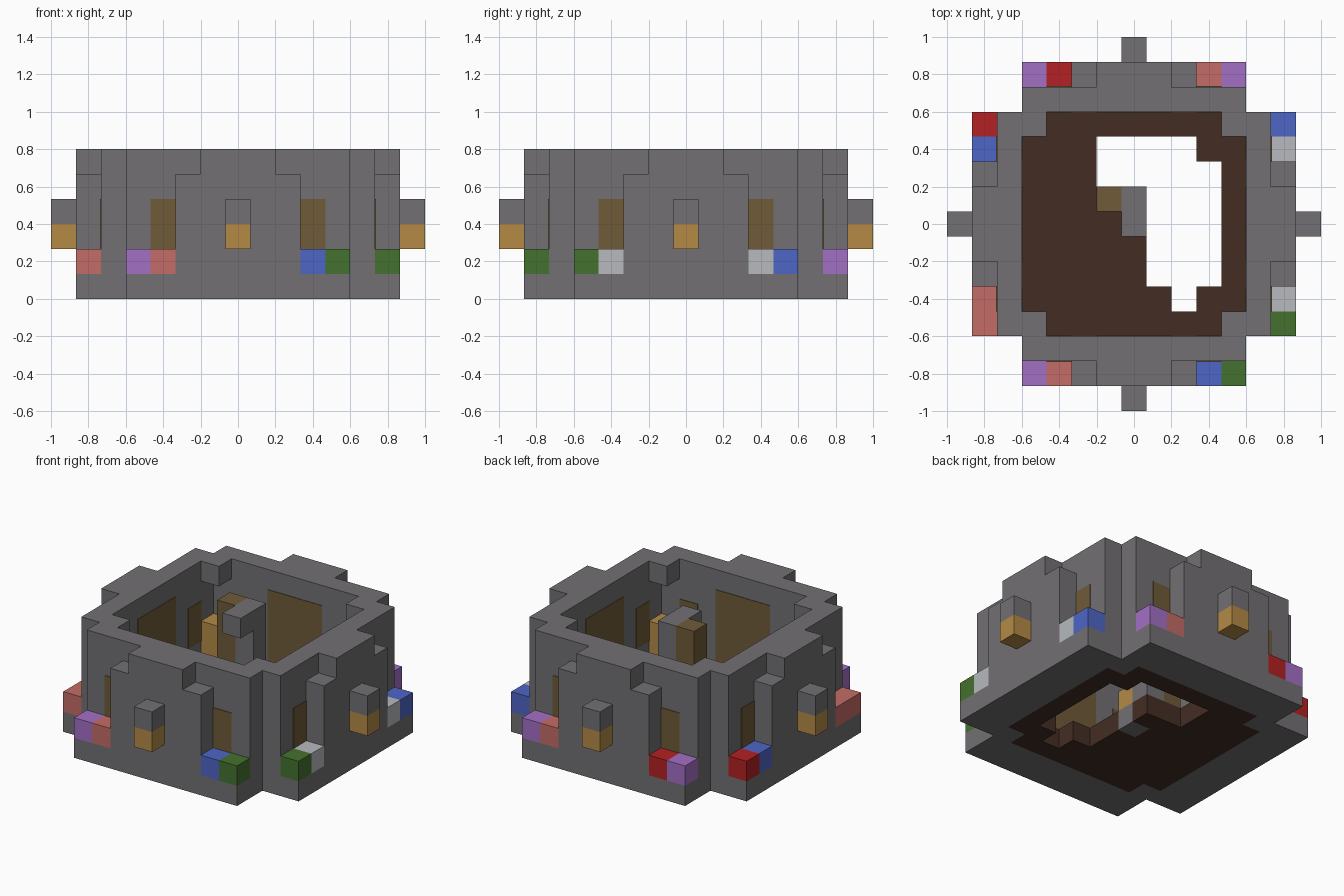
import bpy, bmesh
from mathutils import Matrix, Vector

cube = bpy.data.objects.get("Cube")
if cube:
    bpy.data.objects.remove(cube, do_unlink=True)

U = 2 / 15      # edge of one block
PLATE = 0.004   # thickness of painted panels


def material(name, *rgb):
    linear = [((c / 255 + 0.055) / 1.055) ** 2.4 for c in rgb] + [1.0]
    mat = bpy.data.materials.new(name)
    mat.use_nodes = True
    mat.diffuse_color = linear
    bsdf = next(n for n in mat.node_tree.nodes if n.type == 'BSDF_PRINCIPLED')
    bsdf.inputs["Base Color"].default_value = linear
    return mat


stone = material("stone_grey", 114, 112, 115)
earth = material("dark_earth", 67, 45, 36)
wood = material("wood_brown", 112, 91, 56)
glow = material("lantern_orange", 179, 138, 69)
purple = material("flower_purple", 163, 112, 197)
salmon = material("flower_salmon", 196, 108, 102)
red = material("flower_red", 178, 33, 35)
blue = material("flower_blue", 78, 102, 197)
green = material("leaf_green", 69, 113, 47)
white = material("flower_white", 183, 186, 189)


def finish(name, bm, mat, turn=0):
    """Turn the mesh by quarter turns, scale it to size and link it."""
    bm.transform(Matrix.Rotation(turn * 1.5707963, 4, 'Z') @ Matrix.Scale(U, 4))
    bmesh.ops.recalc_face_normals(bm, faces=bm.faces)
    mesh = bpy.data.meshes.new(name)
    bm.to_mesh(mesh)
    bm.free()
    mesh.materials.append(mat)
    obj = bpy.data.objects.new(name, mesh)
    bpy.context.scene.collection.objects.link(obj)
    return obj


def boxes(name, mat, turn, *spans):
    """Boxes from block spans ((x0, x1), (y0, y1), (z0, z1)), in block units."""
    bm = bmesh.new()
    for span in spans:
        low, high = (Vector(p) for p in zip(*span))
        place = Matrix.Translation((low + high) / 2) @ Matrix.Diagonal((high - low).to_4d())
        place[3][3] = 1
        bmesh.ops.create_cube(bm, size=1, matrix=place)
    return finish(name, bm, mat, turn)


def cell(i):
    return (i - 0.5, i + 0.5)


# Broken earth floor, with its corners and a ragged pit left out
pit = {3: range(-1, 3), 2: range(-1, 4), 1: range(1, 4), 0: range(1, 4),
       -1: range(1, 4), -2: range(1, 4), -3: range(2, 3)}
bm = bmesh.new()
for y in range(-4, 5):
    for x in range(-4, 5):
        corner = abs(x) == 4 and abs(y) == 4
        if corner or x in pit.get(y, ()) or (x, y) == (0, 0):
            continue
        bm.faces.new([bm.verts.new((a, b, 0)) for a, b in
                      ((x - .5, y - .5), (x + .5, y - .5), (x + .5, y + .5), (x - .5, y + .5))])
bmesh.ops.remove_doubles(bm, verts=bm.verts, dist=0.01)
top = bmesh.ops.extrude_face_region(bm, geom=bm.faces[:], use_keep_orig=True)["geom"]
bmesh.ops.translate(bm, vec=(0, 0, 1), verts=[v for v in top if isinstance(v, bmesh.types.BMVert)])
finish("earth_floor", bm, earth)

# Four matching sides, each designed on the front and turned into place
flowers = {"front": (purple, salmon, blue, green),
           "left": (green, white, white, blue),
           "back": (purple, salmon, red, purple),
           "right": (red, blue, salmon, salmon)}
for turn, (side, colours) in enumerate(flowers.items()):
    # Wall with stepped buttress and planter bases
    boxes(side + "_wall", stone, turn,
          ((-4.5, 4.5), (-5.5, -4.5), (0, 6)),
          ((-1.5, 1.5), (-6.5, -5.5), (0, 6)),
          (cell(-2), (-6.5, -5.5), (0, 5)),
          (cell(2), (-6.5, -5.5), (0, 5)),
          ((-4.5, -2.5), (-6.5, -5.5), (0, 1)),
          ((2.5, 4.5), (-6.5, -5.5), (0, 1)))
    for x, colour in zip((-4, -3, 3, 4), colours):
        boxes(side + "_flower_block", colour, turn, (cell(x), cell(-6), (1, 2)))

    # Narrow windows showing on both wall faces, and the wide inner panel
    t = PLATE / U
    for x in (-3, 3):
        boxes(side + "_window", wood, turn,
              (cell(x), (-5.5 - t, -5.5), (2, 4)),
              (cell(x), (-4.5, -4.5 + t), (2, 4)))
    boxes(side + "_inner_panel", wood, turn, ((-1.5, 1.5), (-4.5, -4.5 + t), (1, 5)))

    # Wall lantern with stone cap
    boxes(side + "_lantern", glow, turn, (cell(0), cell(-7), (2, 3)))
    boxes(side + "_lantern_cap", stone, turn, (cell(0), cell(-7), (3, 4)))

    # Inner corner: stone foot, glowing block and hanging stone cap
    boxes(side + "_corner_stones", stone, turn,
          (cell(4), cell(-4), (0, 1)), (cell(4), cell(-4), (5, 6)))
    boxes(side + "_corner_light", glow, turn, (cell(4), cell(-4), (1, 3)))

# Central post with overhanging arm, wooden post and light at its foot
boxes("central_post", stone, 0,
      (cell(0), cell(1), (1, 6)),
      (cell(0), cell(0), (5, 6)),
      (cell(0), cell(0), (0, 1)))
boxes("wooden_post", wood, 0, (cell(-1), cell(1), (1, 6)))
boxes("central_light", glow, 0, (cell(0), cell(0), (1, 2)))
